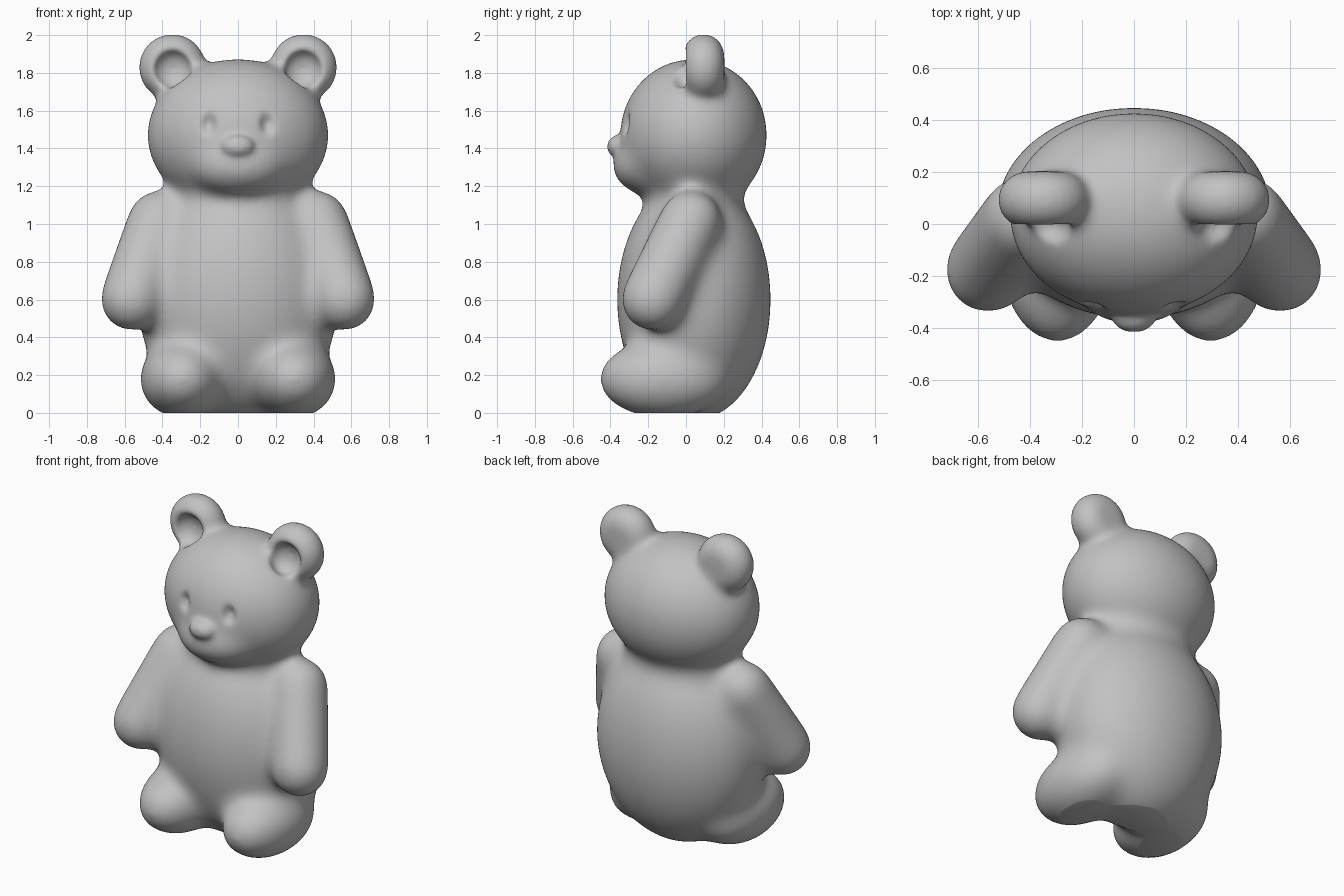
import bpy, bmesh, math
from mathutils import Matrix, Vector

if "Cube" in bpy.data.objects:
    bpy.data.objects.remove(bpy.data.objects["Cube"])

fur = bpy.data.materials.new("plain_grey")
fur.diffuse_color = (0.54, 0.54, 0.54, 1)
fur.use_nodes = True
fur.node_tree.nodes["Principled BSDF"].inputs["Base Color"].default_value = fur.diffuse_color


def add_object(name, bm):
    mesh = bpy.data.meshes.new(name)
    bm.to_mesh(mesh)
    bm.free()
    obj = bpy.data.objects.new(name, mesh)
    bpy.context.collection.objects.link(obj)
    return obj


def ellipsoid(name, centre, radii):
    bm = bmesh.new()
    bmesh.ops.create_uvsphere(bm, u_segments=48, v_segments=24, radius=1,
                              matrix=Matrix.LocRotScale(Vector(centre), None, Vector(radii)))
    return add_object(name, bm)


def sphere_hull(name, spheres):
    """Rounded limb wrapped around a few (centre, radius) spheres."""
    bm = bmesh.new()
    for centre, radius in spheres:
        bmesh.ops.create_uvsphere(bm, u_segments=32, v_segments=16, radius=radius,
                                  matrix=Matrix.Translation(centre))
    hull = bmesh.ops.convex_hull(bm, input=bm.verts[:])
    inside = {g for g in hull["geom_interior"] + hull["geom_unused"]
              if isinstance(g, bmesh.types.BMVert)}
    bmesh.ops.delete(bm, geom=list(inside), context='VERTS')
    return add_object(name, bm)


def ear(name, side):
    """Thick disc with a fully rounded rim."""
    ring = [((side * (0.348 + 0.07 * math.cos(a)), 0.093, 1.829 + 0.07 * math.sin(a)), 0.111)
            for a in (math.tau * i / 16 for i in range(16))]
    return sphere_hull(name, ring)


def apply_modifier(obj, kind, **settings):
    mod = obj.modifiers.new(kind.lower(), kind)
    for key, value in settings.items():
        setattr(mod, key, value)
    bpy.context.view_layer.objects.active = obj
    bpy.ops.object.modifier_apply(modifier=mod.name)


def combine(obj, tool, operation):
    tool.hide_render = True
    apply_modifier(obj, 'BOOLEAN', object=tool, operation=operation, solver='EXACT')
    bpy.data.objects.remove(tool)


def melt(objects, voxel, iterations):
    """Join overlapping parts and blend their seams."""
    bpy.ops.object.select_all(action='DESELECT')
    for obj in objects:
        obj.select_set(True)
    bpy.context.view_layer.objects.active = objects[0]
    if len(objects) > 1:
        bpy.ops.object.join()
    apply_modifier(objects[0], 'REMESH', mode='VOXEL', voxel_size=voxel)
    apply_modifier(objects[0], 'SMOOTH', factor=0.5, iterations=iterations)
    return objects[0]


# Torso, neck, head and muzzle
parts = [
    ellipsoid("torso", (0, 0.042, 0.6), (0.535, 0.41, 0.645)),
    ellipsoid("neck", (0, 0.05, 1.12), (0.36, 0.255, 0.13)),
    ellipsoid("head", (0, 0.04, 1.47), (0.486, 0.393, 0.408)),
    ellipsoid("muzzle", (0, -0.16, 1.315), (0.28, 0.238, 0.175)),
    ellipsoid("crotch", (0, -0.06, 0.27), (0.22, 0.24, 0.2)),
]

# Arms and legs on both sides
for s, label in ((-1, "left"), (1, "right")):
    parts += [
        sphere_hull(label + "_arm", [((s * 0.42, 0.025, 1.015), 0.17),
                                     ((s * 0.563, -0.178, 0.6), 0.173)]),
        ellipsoid(label + "_leg", (s * 0.295, -0.115, 0.18), (0.228, 0.352, 0.212)),
    ]
bear = melt(parts, 0.02, 42)
bear.name = "bear_figure"

# Ears
bear = melt([bear] + [ear("ear", s) for s in (-1, 1)], 0.018, 16)

# Nose, eye sockets and ear hollows
combine(bear, ellipsoid("nose", (0, -0.352, 1.41), (0.09, 0.068, 0.063)), 'UNION')
for s in (-1, 1):
    combine(bear, ellipsoid("eye_socket", (s * 0.16, -0.335, 1.535), (0.045, 0.05, 0.068)), 'DIFFERENCE')
    combine(bear, ellipsoid("ear_hollow", (s * 0.345, -0.015, 1.82), (0.1, 0.078, 0.102)), 'DIFFERENCE')

# Soften the details, then cut the flat base
bear = melt([bear], 0.0125, 18)
bm = bmesh.new()
bm.from_mesh(bear.data)
cut = bmesh.ops.bisect_plane(bm, geom=bm.verts[:] + bm.edges[:] + bm.faces[:],
                             plane_co=(0, 0, 0), plane_no=(0, 0, 1), clear_inner=True)
rim = [e for e in cut["geom_cut"] if isinstance(e, bmesh.types.BMEdge)]
bmesh.ops.triangle_fill(bm, use_beauty=True, edges=rim, normal=(0, 0, -1))
bm.to_mesh(bear.data)
bm.free()

bear.data.materials.clear()
bear.data.materials.append(fur)
bear.select_set(True)
bpy.context.view_layer.objects.active = bear
bpy.ops.object.shade_smooth_by_angle(angle=math.radians(50))
